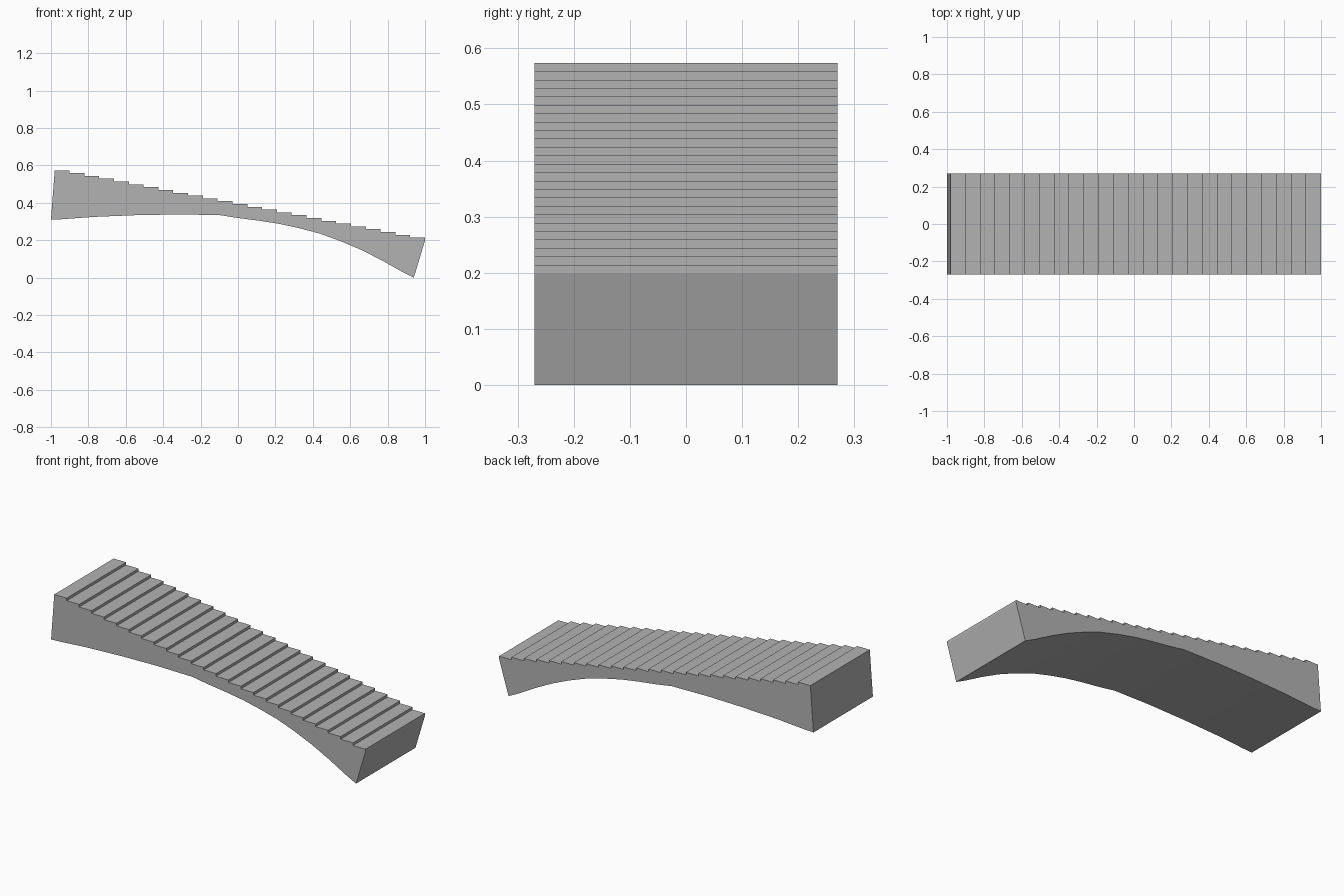
import bpy
import bmesh

cube = bpy.data.objects.get("Cube")
if cube:
    bpy.data.objects.remove(cube, do_unlink=True)

HALF_WIDTH = 0.27
STEPS = 25
TOP_X, TOP_Z = -0.98, 0.574
RUN = (1.0 - TOP_X) / STEPS
RISE = 0.015

stone = bpy.data.materials.new("plain grey")
stone.use_nodes = True
grey = (0.45, 0.45, 0.45, 1.0)
stone.diffuse_color = grey
stone.node_tree.nodes["Principled BSDF"].inputs["Base Color"].default_value = grey

# Arched underside, from the high end to the low foot
profile = [(-1.0, 0.31), (-0.95, 0.312), (-0.77, 0.325), (-0.55, 0.334),
           (-0.33, 0.338), (-0.1, 0.335), (0.0, 0.319), (0.11, 0.305),
           (0.22, 0.288), (0.33, 0.264), (0.44, 0.235), (0.55, 0.195),
           (0.66, 0.148), (0.77, 0.092), (0.88, 0.03), (0.94, 0.0)]

# Stepped top, climbing back from the low end
for i in reversed(range(STEPS)):
    right = TOP_X + (i + 1) * RUN
    level = TOP_Z - i * RISE
    profile += [(right, level - RISE), (right, level)]
profile.append((TOP_X, TOP_Z))

# Extrude the side profile across the width
bm = bmesh.new()
side = bm.faces.new([bm.verts.new((x, -HALF_WIDTH, z)) for x, z in profile])
result = bmesh.ops.extrude_face_region(bm, geom=[side])
moved = [v for v in result["geom"] if isinstance(v, bmesh.types.BMVert)]
bmesh.ops.translate(bm, verts=moved, vec=(0, 2 * HALF_WIDTH, 0))

# Merge the corners shared by treads and risers, and close the solid
bmesh.ops.remove_doubles(bm, verts=bm.verts, dist=0.0001)
bmesh.ops.recalc_face_normals(bm, faces=bm.faces)
mesh = bpy.data.meshes.new("stepped_arch")
bm.to_mesh(mesh)
bm.free()
mesh.materials.append(stone)

stair = bpy.data.objects.new("stepped_arch", mesh)
bpy.context.collection.objects.link(stair)
bpy.context.view_layer.objects.active = stair
stair.select_set(True)
bpy.ops.object.shade_smooth_by_angle(angle=0.26)
